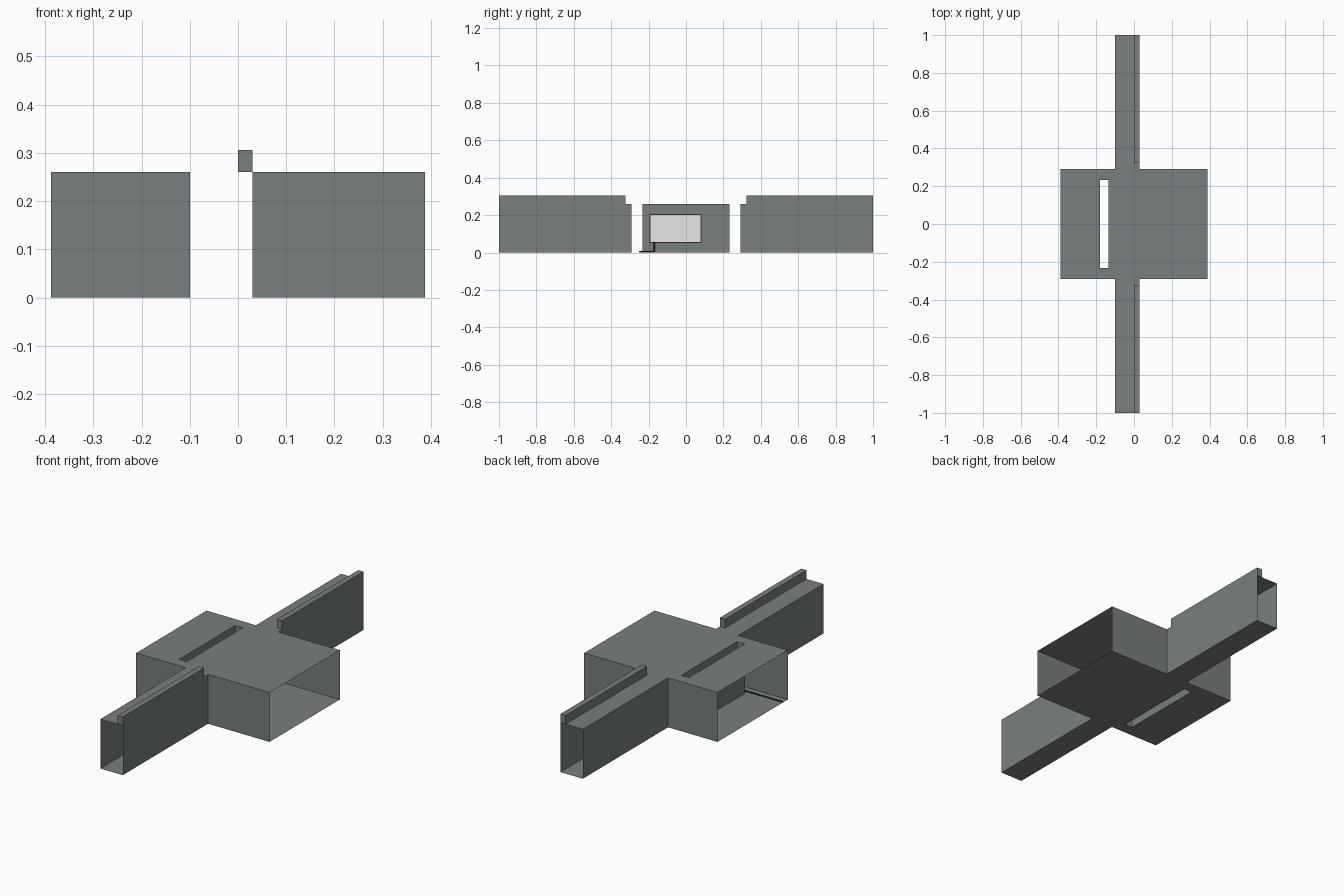
import bpy, bmesh

if "Cube" in bpy.data.objects:
    bpy.data.objects.remove(bpy.data.objects["Cube"])


def material(name, rgb):
    m = bpy.data.materials.new(name)
    m.diffuse_color = (*rgb, 1)
    m.use_nodes = True
    m.node_tree.nodes["Principled BSDF"].inputs["Base Color"].default_value = m.diffuse_color
    return m


CONCRETE = material("slate_grey", (0.19, 0.21, 0.215))
SCREEN = material("pale_grey", (0.8, 0.8, 0.8))
DARK = material("dark_grey", (0.03, 0.03, 0.03))


def finish(name, bm, mat):
    me = bpy.data.meshes.new(name)
    bm.to_mesh(me)
    bm.free()
    me.materials.append(mat)
    ob = bpy.data.objects.new(name, me)
    bpy.context.collection.objects.link(ob)
    return ob


def box(name, lo, hi, mat):
    bm = bmesh.new()
    bmesh.ops.create_cube(bm, size=1)
    for v in bm.verts:
        v.co = [(a + b) / 2 + c * (b - a) for a, b, c in zip(lo, hi, v.co)]
    return finish(name, bm, mat)


# Crossing tunnels: thin floor, ceiling and walls from a plan grid
H = 0.26
XS = [-0.388, -0.18, -0.135, -0.1, 0.03, 0.388]
YS = [-1, -0.292, -0.232, 0.232, 0.292, 1]


def inside(i, j):
    if not (0 <= i < 5 and 0 <= j < 5):
        return False
    if j in (0, 4):
        return i == 3                      # the two long arms
    return not (i == 1 and j == 2)         # middle room minus the slot


bm = bmesh.new()


def quad(*pts):
    bm.faces.new([bm.verts.new(p) for p in pts])


for i in range(5):
    for j in range(5):
        if not inside(i, j):
            continue
        x0, x1, y0, y1 = XS[i], XS[i + 1], YS[j], YS[j + 1]
        quad((x0, y0, H), (x1, y0, H), (x1, y1, H), (x0, y1, H))
        quad((x0, y1, 0), (x1, y1, 0), (x1, y0, 0), (x0, y0, 0))
        sides = [(-1, 0, (x0, y1), (x0, y0)), (1, 0, (x1, y0), (x1, y1)),
                 (0, -1, (x0, y0), (x1, y0)), (0, 1, (x1, y1), (x0, y1))]
        for di, dj, a, b in sides:
            ni, nj = i + di, j + dj
            open_end = not (0 <= ni < 5 and 0 <= nj < 5)
            if not open_end and not inside(ni, nj):
                quad((*a, 0), (*b, 0), (*b, H), (*a, H))
bmesh.ops.remove_doubles(bm, verts=bm.verts, dist=1e-5)
bmesh.ops.dissolve_limit(bm, angle_limit=0.01, verts=bm.verts, edges=bm.edges)
finish("tunnel_shell", bm, CONCRETE)

# Parapets along one side of each arm
for side, y0, y1 in (("front", -1, -0.324), ("back", 0.324, 1)):
    box(side + "_parapet", (0.0, y0, H), (0.03, y1, 0.306), CONCRETE)

# Display panel on the slot wall
box("panel_frame", (-0.135, -0.195, 0.05), (-0.128, 0.083, 0.206), DARK)
box("panel_screen", (-0.128, -0.19, 0.055), (-0.126, 0.078, 0.201), SCREEN)

# Cable from the panel, down the wall, round the slot and out of the opening
cu = bpy.data.curves.new("cable", "CURVE")
cu.dimensions = "3D"
cu.bevel_depth = 0.004
cu.bevel_resolution = 1
cu.use_fill_caps = True
path = [(-0.13, -0.17, 0.06), (-0.13, -0.17, 0.006), (-0.124, -0.18, 0.005),
        (-0.124, -0.235, 0.005), (-0.14, -0.248, 0.005), (-0.386, -0.248, 0.005)]
sp = cu.splines.new("POLY")
sp.points.add(len(path) - 1)
for p, co in zip(sp.points, path):
    p.co = (*co, 1)
cu.materials.append(DARK)
bpy.context.collection.objects.link(bpy.data.objects.new("cable", cu))
